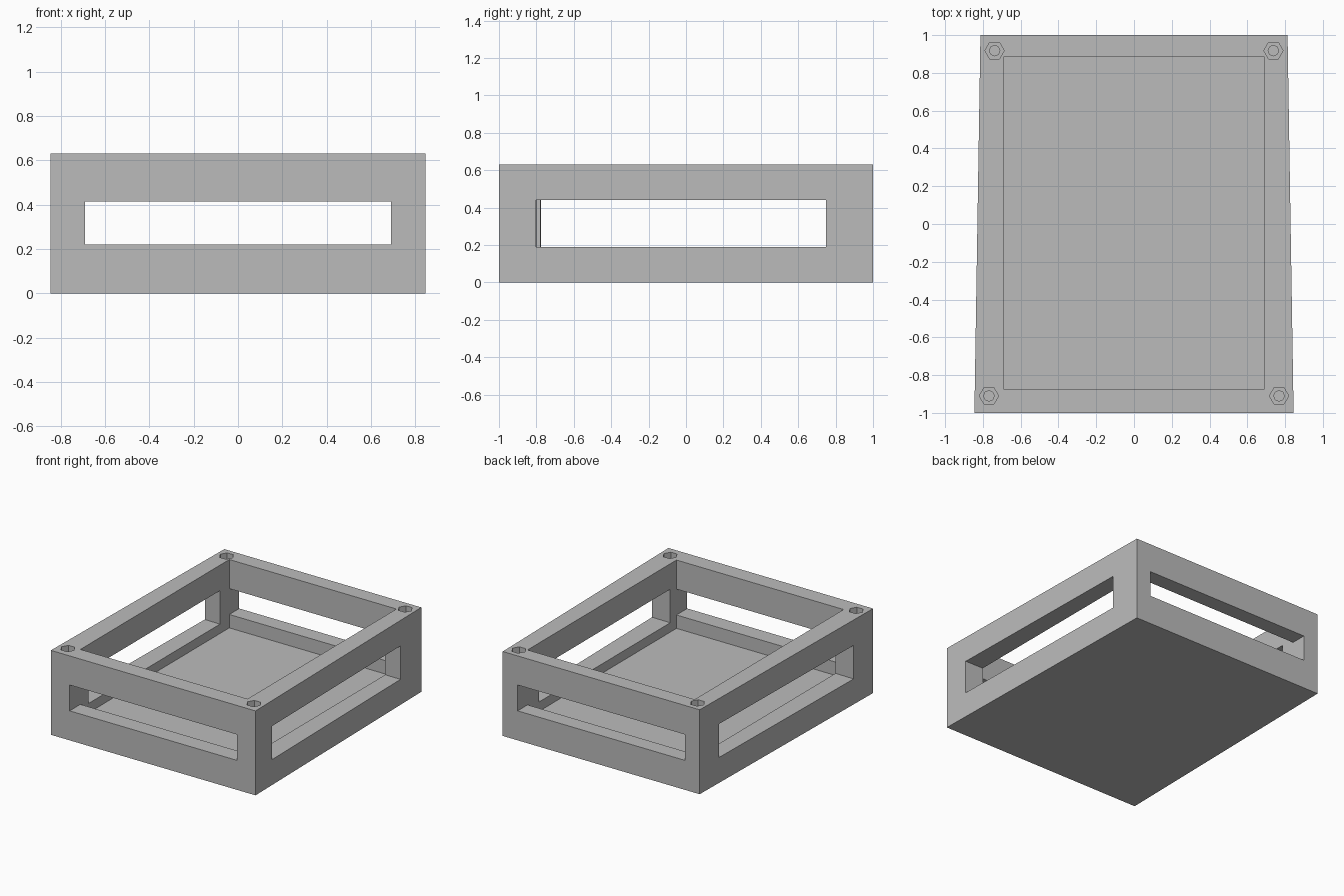
import bpy
import bmesh
import math

HEIGHT = 0.63
FRONT_HALF, BACK_HALF = 0.845, 0.813

cube = bpy.data.objects.get("Cube")
if cube:
    bpy.data.objects.remove(cube, do_unlink=True)

grey = bpy.data.materials.new("plain grey")
grey.use_nodes = True
colour = (0.5, 0.5, 0.5, 1)
grey.diffuse_color = colour
grey.node_tree.nodes["Principled BSDF"].inputs["Base Color"].default_value = colour


def prism(name, outline, bottom, top):
    """Extrude a flat outline straight up between two heights."""
    bm = bmesh.new()
    face = bm.faces.new([bm.verts.new((x, y, bottom)) for x, y in outline])
    moved = bmesh.ops.extrude_face_region(bm, geom=[face])["geom"]
    verts = [v for v in moved if isinstance(v, bmesh.types.BMVert)]
    bmesh.ops.translate(bm, verts=verts, vec=(0, 0, top - bottom))
    bmesh.ops.recalc_face_normals(bm, faces=bm.faces)
    mesh = bpy.data.meshes.new(name)
    bm.to_mesh(mesh)
    bm.free()
    mesh.materials.append(grey)
    obj = bpy.data.objects.new(name, mesh)
    bpy.context.collection.objects.link(obj)
    return obj


def rectangle(x, front, back):
    return [(-x, front), (x, front), (x, back), (-x, back)]


def ring(cx, cy, radius, sides):
    return [(cx + radius * math.cos(math.tau * i / sides),
             cy + radius * math.sin(math.tau * i / sides)) for i in range(sides)]


def carve(body, cutter):
    cutter.hide_render = True
    mod = body.modifiers.new(cutter.name, "BOOLEAN")
    mod.operation = "DIFFERENCE"
    mod.solver = "EXACT"
    mod.object = cutter
    bpy.context.view_layer.objects.active = body
    bpy.ops.object.modifier_apply(modifier=mod.name)
    bpy.data.objects.remove(cutter, do_unlink=True)


# Tapered tray body, slightly narrower at the back
tray = prism("tray_body", [(-FRONT_HALF, -1), (FRONT_HALF, -1),
                           (BACK_HALF, 1), (-BACK_HALF, 1)], 0, HEIGHT)

# Open cavity above the floor
carve(tray, prism("cavity", rectangle(0.69, -0.873, 0.883), 0.12, 1))

# Slot through the front and back walls
carve(tray, prism("front_back_slot", rectangle(0.69, -1.2, 1.2), 0.22, 0.413))

# Slot through both sides, square to the right wall
slope = (FRONT_HALF - BACK_HALF) / 2
near, far = 0.83 * slope - 1.2 * slope, 0.83 * slope + 1.2 * slope
carve(tray, prism("side_slot", [(-1.2, -0.775 - near), (1.2, -0.775 - far),
                                (1.2, 0.775 - far), (-1.2, 0.775 - near)], 0.19, 0.44))

# Hexagonal nut pockets with narrower screw holes below, one per corner
for side in (-1, 1):
    for x, y in ((0.768, -0.91), (0.738, 0.918)):
        carve(tray, prism("nut_pocket", ring(side * x, y, 0.051, 6), 0.53, 1))
        carve(tray, prism("screw_hole", ring(side * x, y, 0.028, 8), 0.12, 0.55))
